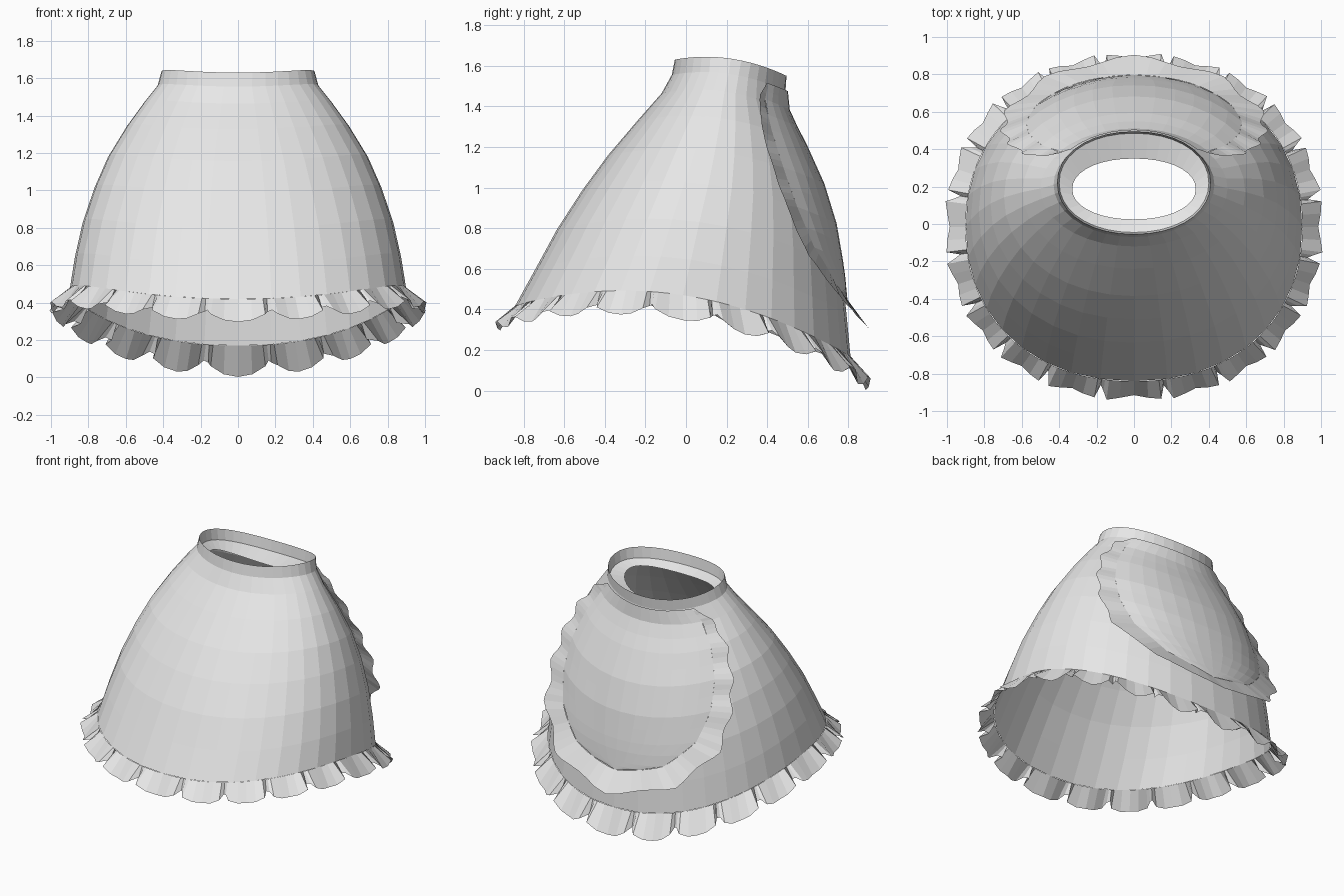
import bpy, math

if "Cube" in bpy.data.objects:
    bpy.data.objects.remove(bpy.data.objects["Cube"])

fabric = bpy.data.materials.new("light_grey_fabric")
fabric.diffuse_color = (0.8, 0.8, 0.8, 1)
fabric.use_nodes = True
fabric.node_tree.nodes["Principled BSDF"].inputs["Base Color"].default_value = fabric.diffuse_color

# Skirt silhouette from waist (0) to hem (1)
T     = [0, .08, .2, .35, .5, .67, .84, 1]
FRONT = [-.07, -.12, -.24, -.385, -.51, -.635, -.74, -.84]
SIDE  = [.43, .50, .595, .695, .767, .83, .872, .9]
BACK  = [.49, .50, .582, .67, .73, .768, .79, .81]


def interp(t, xs, ys):
    for i in range(len(xs) - 1):
        if t <= xs[i + 1]:
            f = (t - xs[i]) / (xs[i + 1] - xs[i])
            return ys[i] + f * (ys[i + 1] - ys[i])
    return ys[-1]


def spow(v, e):
    return math.copysign(abs(v) ** e, v)


def oval(a, front, side, back, e=1.0):
    """Point on a plan oval; angle 0 is the back. Third value: -1 front, 1 back."""
    s = spow(math.cos(a), e)
    return (side * spow(math.sin(a), e),
            (front + back) / 2 + (back - front) / 2 * s, s)


def skirt_point(a, t, out=0.0, down=0.0):
    x, y, s = oval(a, interp(t, T, FRONT), interp(t, T, SIDE),
                   interp(t, T, BACK), 1 - .08 * t)
    top = 1.56 - .04 * s - .045 * s * s
    hem = .47 - .125 * s - .175 * s * s
    return (x + out * math.sin(a), y + out * math.cos(a),
            top + (hem - top) * t - down)


def grid(name, rows, closed):
    """Skin a list of equally long point rows."""
    n = len(rows[0])
    verts = [p for r in rows for p in r]
    faces = []
    for i in range(len(rows) - 1):
        for j in range(n if closed else n - 1):
            k = (j + 1) % n
            faces.append((i * n + j, (i + 1) * n + j, (i + 1) * n + k, i * n + k))
    me = bpy.data.meshes.new(name)
    me.from_pydata(verts, [], faces)
    me.validate()
    me.materials.append(fabric)
    ob = bpy.data.objects.new(name, me)
    bpy.context.collection.objects.link(ob)
    return ob


N = 36
ring = [2 * math.pi * i / N for i in range(N)]

# Skirt body
grid("skirt", [[skirt_point(a, t) for a in ring] for t in T], True)


# Waistband with a narrow inner lip
def band_ring(front, side, back, z0):
    pts = []
    for a in ring:
        x, y, s = oval(a, front, side, back, .95)
        pts.append((x, y, z0 - .04 * s - .045 * s * s))
    return pts


grid("waistband", [[skirt_point(a, 0) for a in ring],
                   band_ring(-.055, .41, .495, 1.635),
                   band_ring(-.045, .40, .485, 1.56),
                   band_ring(.025, .33, .35, 1.53)], True)

# Hem ruffle: fans whose centre hangs low, shoulders flare out, pleats fold in
# (position in one fan, outward reach, drop)
FAN = [(0, .075, .145), (.2, .09, .135), (.4, .105, .10), (.47, .06, .075),
       (.53, .03, .085), (.6, .10, .10), (.8, .09, .135)]
FANS = 20
inner, outer = [], []
for w in range(FANS):
    for f, out, drop in FAN:
        a = 2 * math.pi * (w + f) / FANS
        side = abs(math.sin(a))
        inner.append(skirt_point(a, 1))
        outer.append(skirt_point(a, 1, out + .01 * side,
                                 drop * (1 + .15 * math.cos(a) - .15 * side)))
grid("hem_ruffle", [inner, outer], True)

# Apron outline, from waist corner (0) to bottom centre (1): angle in degrees, height
H = [i / 7 for i in range(8)]
IN_A, IN_T = [48, 52, 54, 52, 47, 38, 22, 0], [0, .07, .2, .35, .5, .64, .75, .80]
OUT_A, OUT_T = [50, 61, 65, 62, 57, 48, 28, 0], [0, .06, .2, .36, .52, .70, .84, .90]

# Apron panel lying on the back of the skirt
rows = []
for i in range(15):
    h = i / 14
    edge, t = math.radians(interp(h, H, IN_A)), interp(h, H, IN_T)
    rows.append([skirt_point(edge * (j / 6 - 1), t, .012) for j in range(13)])
grid("apron", rows, False)

# Apron ruffle around the sides and bottom, with soft waves
STEPS, WAVES = 84, 14
inner, outer = [], []
for i in range(STEPS + 1):
    v = 2 * i / STEPS - 1
    h, sg = 1 - abs(v), math.copysign(1, v)
    k = .5 + .5 * math.cos(math.pi * WAVES * v)
    low = max(0, h - .4) / .6
    reach = .88 + .12 * k
    ia, it = interp(h, H, IN_A), interp(h, H, IN_T)
    ang = ia + reach * (interp(h, H, OUT_A) - ia)
    ht = it + reach * (interp(h, H, OUT_T) - it)
    flare = (.02 + .03 * k + .045 * low) * min(1, h * 5)
    inner.append(skirt_point(sg * math.radians(ia), it, .012))
    outer.append(skirt_point(sg * math.radians(ang), ht, .012 + flare))
grid("apron_ruffle", [inner, outer], False)
